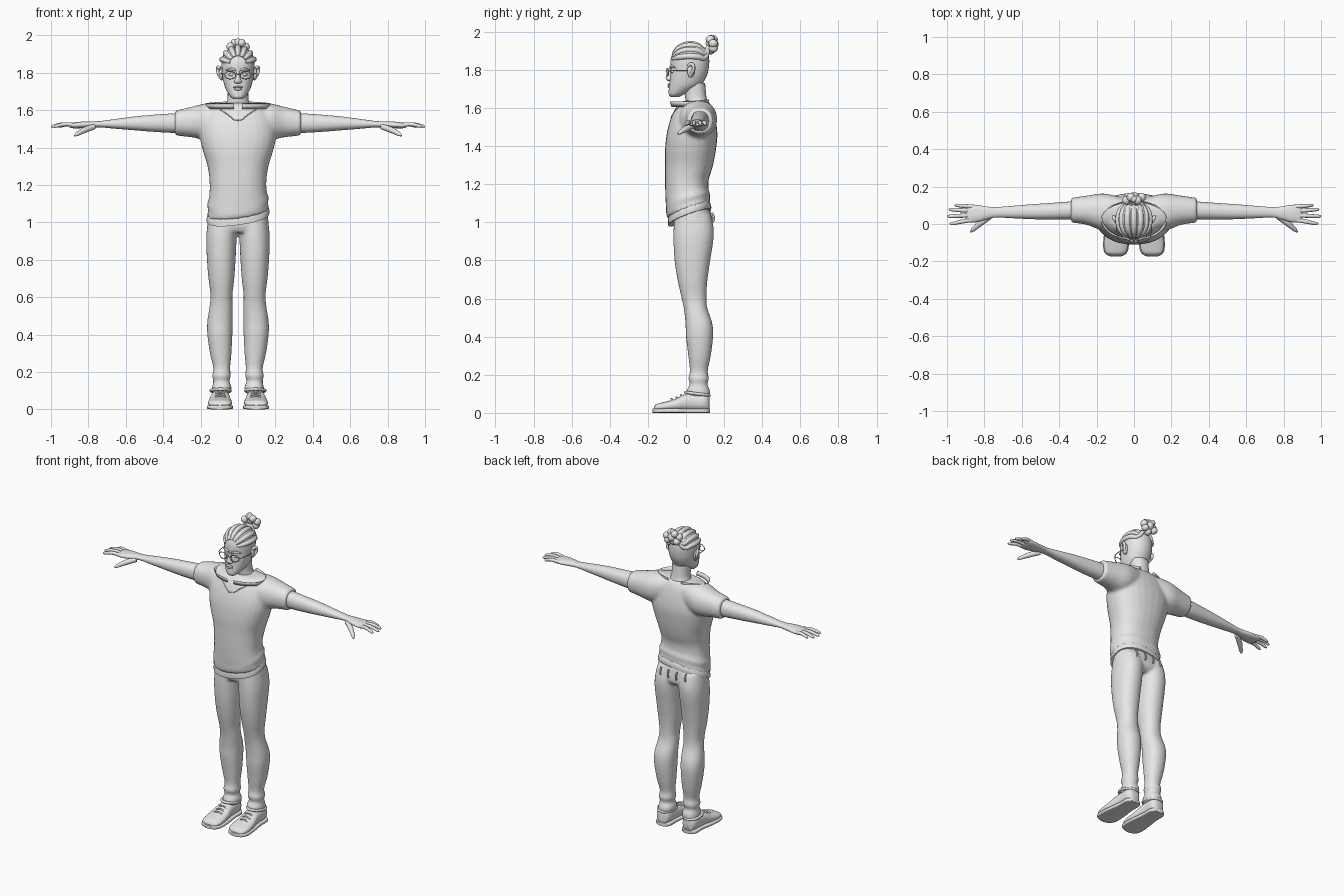
import bpy, bmesh, math
from mathutils import Vector

if "Cube" in bpy.data.objects:
    bpy.data.objects.remove(bpy.data.objects["Cube"])

grey = bpy.data.materials.new("plain_grey")
grey.diffuse_color = (0.8, 0.8, 0.8, 1)
grey.use_nodes = True
grey.node_tree.nodes["Principled BSDF"].inputs["Base Color"].default_value = grey.diffuse_color


def finish(ob, mirror=False, voxel=0, smooth=3):
    ob.data.materials.clear()
    ob.data.materials.append(grey)
    bpy.context.view_layer.objects.active = ob
    for o in bpy.context.selected_objects:
        o.select_set(False)
    ob.select_set(True)
    bpy.ops.object.shade_smooth_by_angle(angle=math.radians(50))
    if mirror:
        ob.modifiers.new("mirror", 'MIRROR').use_mirror_merge = False
    if voxel:
        r = ob.modifiers.new("blend", 'REMESH')
        r.mode, r.voxel_size, r.use_smooth_shade = 'VOXEL', voxel, True
        s = ob.modifiers.new("soften", 'SMOOTH')
        s.factor, s.iterations = 0.5, smooth
    return ob


def spline(a, b, c, d, t):
    return [0.5 * (2*q + (r-p)*t + (2*p-5*q+4*r-s)*t*t + (3*q-p-3*r+s)*t**3)
            for p, q, r, s in zip(a, b, c, d)]


def add_loft(bm, axis, rows, power=2.2, n=28, steps=4):
    """Skin rounded sections; each row is (position, low, high, low, high)."""
    fine = []
    for i in range(len(rows) - 1):
        q = [rows[max(i-1, 0)], rows[i], rows[i+1], rows[min(i+2, len(rows)-1)]]
        fine += [spline(*q, k / steps) for k in range(steps)]
    fine.append(rows[-1])
    rings = []
    for t, a0, a1, b0, b1 in fine:
        ring = []
        for k in range(n):
            c, s = math.cos(math.tau*k/n), math.sin(math.tau*k/n)
            u = (a0+a1)/2 + (a1-a0)/2 * math.copysign(abs(c)**(2/power), c)
            v = (b0+b1)/2 + (b1-b0)/2 * math.copysign(abs(s)**(2/power), s)
            ring.append(bm.verts.new({'x': (t, u, v), 'y': (u, t, v), 'z': (u, v, t)}[axis]))
        rings.append(ring)
    for r, q in zip(rings, rings[1:]):
        for k in range(n):
            bm.faces.new((r[k], r[(k+1) % n], q[(k+1) % n], q[k]))
    bm.faces.new(rings[0])
    bm.faces.new(rings[-1])


def make(name, bm, **kw):
    bmesh.ops.recalc_face_normals(bm, faces=bm.faces)
    me = bpy.data.meshes.new(name)
    bm.to_mesh(me)
    bm.free()
    ob = bpy.data.objects.new(name, me)
    bpy.context.collection.objects.link(ob)
    return finish(ob, **kw)


def loft(name, axis, rows, power=2.2, **kw):
    bm = bmesh.new()
    add_loft(bm, axis, rows, power)
    return make(name, bm, **kw)


def balls(name, items, **kw):
    """Ellipsoids given as (centre, radii)."""
    bm = bmesh.new()
    for c, r in items:
        vs = bmesh.ops.create_uvsphere(bm, u_segments=16, v_segments=10, radius=1)['verts']
        for v in vs:
            v.co = Vector((v.co[i]*r[i] + c[i] for i in range(3)))
    return make(name, bm, **kw)


def tubes(name, paths, radius, closed=False, taper=None, **kw):
    cu = bpy.data.curves.new(name, 'CURVE')
    cu.dimensions, cu.bevel_depth, cu.bevel_resolution = '3D', radius, 3
    cu.use_fill_caps, cu.resolution_u = True, 5
    for pts in paths:
        sp = cu.splines.new('BEZIER')
        sp.bezier_points.add(len(pts) - 1)
        sp.use_cyclic_u = closed
        for i, (b, p) in enumerate(zip(sp.bezier_points, pts)):
            b.co = p
            b.handle_left_type = b.handle_right_type = 'AUTO'
            b.radius = taper[i] if taper else 1
    ob = bpy.data.objects.new(name, cu)
    bpy.context.collection.objects.link(ob)
    bpy.context.view_layer.objects.active = ob
    for o in bpy.context.selected_objects:
        o.select_set(False)
    ob.select_set(True)
    bpy.ops.object.convert(target='MESH')
    return finish(bpy.context.view_layer.objects.active, **kw)


def tilt(bm):
    # hem rides up towards the back and one side
    for v in bm.verts:
        f = max(0, min(1, (1.25 - v.co.z) / 0.17))
        v.co.z += f * (0.13 * v.co.x + 0.35 * v.co.y)


# shirt: torso and sleeves blended together
bm = bmesh.new()
torso = [(1.05, .168, -.095, .13), (1.08, .16, -.104, .125), (1.11, .165, -.105, .127), (1.15, .154, -.108, .118),
         (1.22, .152, -.11, .12), (1.30, .163, -.11, .142), (1.38, .187, -.11, .157),
         (1.46, .205, -.102, .165), (1.53, .2, -.085, .157), (1.59, .175, -.06, .142),
         (1.625, .15, -.035, .125), (1.638, .11, -.01, .11)]
add_loft(bm, 'z', [(z, -x, x, a, b) for z, x, a, b in torso], 2.3)
for s in (1, -1):
    add_loft(bm, 'x', [(s*.06, .0, .14, 1.49, 1.64), (s*.16, -.035, .163, 1.445, 1.638),
                       (s*.25, -.005, .152, 1.455, 1.617), (s*.337, .008, .14, 1.465, 1.597)])
tilt(bm)
shirt = make("shirt", bm, voxel=0.01, smooth=4)

# undershirt band below the shirt hem
bm = bmesh.new()
add_loft(bm, 'z', [(1.018, -.167, .167, -.094, .132), (1.04, -.167, .167, -.094, .132),
                   (1.07, -.158, .158, -.09, .122)], 2.3)
tilt(bm)
make("undershirt_band", bm)

# neckline seam laid on the shirt surface
bpy.context.view_layer.update()
ev = shirt.evaluated_get(bpy.context.evaluated_depsgraph_get())
seam = []
for x, z in ((-.1, 1.605), (-.06, 1.58), (0, 1.545), (.06, 1.58), (.1, 1.605)):
    hit, co, nrm, idx = ev.ray_cast(Vector((x, -1, z)), Vector((0, 1, 0)))
    if hit:
        seam.append(co)
if len(seam) > 1:
    tubes("neckline_seam", [seam], 0.003)

# thin collar strips standing around the neck
bm = bmesh.new()
prev = None
for k in range(25):
    a = math.radians(8 + k * 6.5)
    lift = 0.012 * max(0, -math.cos(a))
    x, y = math.sin(a), math.cos(a)
    pair = [bm.verts.new((r*x, 0.02 - r*.6*y, z + lift)) for r, z in ((.158, 1.607), (.172, 1.634))]
    if prev:
        bm.faces.new((prev[0], pair[0], pair[1], prev[1]))
    prev = pair
collar = make("collar_strip", bm, mirror=True)
collar.modifiers.new("thickness", 'SOLIDIFY').thickness = 0.003

# trousers: two legs and the hips blended together
bm = bmesh.new()
leg = [(.085, .04, .14, .005, .125), (.12, .035, .138, .005, .125), (.15, .046, .132, .02, .112),
       (.18, .038, .138, .012, .12), (.22, .042, .132, .02, .114), (.3, .035, .15, .012, .13),
       (.4, .03, .164, .0, .142), (.47, .028, .164, -.003, .138), (.55, .028, .152, -.012, .112),
       (.61, .03, .147, -.025, .107), (.7, .02, .158, -.045, .113), (.8, .013, .166, -.06, .127),
       (.9, .008, .17, -.066, .143), (.97, .004, .166, -.065, .145), (1.04, .004, .155, -.06, .13)]
add_loft(bm, 'z', leg, 2.2)
add_loft(bm, 'z', [(z, -b, -a, c, d) for z, a, b, c, d in leg], 2.2)
add_loft(bm, 'z', [(.945, -.12, .12, -.05, .11), (.98, -.162, .162, -.065, .138),
                   (1.07, -.155, .155, -.065, .125)], 2.4)
make("trousers", bm, voxel=0.009, smooth=3)

# belt loops at the back of the waistband
loops = [[(x, .143 - 1.2*x*x, 1.0), (x, .149 - 1.2*x*x, 1.02), (x, .139 - 1.2*x*x, 1.05)] for x in (.03, .09)]
tubes("belt_loops", loops, 0.005, mirror=True)

# shoes with soles, collars and laces
loft("shoe_upper", 'y', [(-.168, .07, .125, .01, .03), (-.155, .045, .15, .01, .046),
                         (-.12, .033, .16, .01, .056), (-.06, .035, .157, .01, .072),
                         (-.01, .042, .148, .01, .096), (.04, .045, .142, .01, .105),
                         (.09, .046, .141, .01, .105), (.113, .055, .132, .01, .1),
                         (.122, .07, .118, .012, .085)], 2.4, mirror=True)
bm = bmesh.new()
add_loft(bm, 'y', [(-.175, .075, .12, 0, .022), (-.16, .042, .153, 0, .024), (-.12, .028, .165, 0, .023),
                   (-.05, .03, .16, 0, .023), (.03, .04, .148, 0, .024), (.1, .042, .146, 0, .024),
                   (.127, .065, .122, 0, .024)], 5)
make("shoe_sole", bm, mirror=True)
tubes("shoe_laces", [[(.052, y, z - .017), (.095, y - .006, z + .004), (.138, y, z - .017)]
                     for y, z in ((-.07, .07), (-.045, .079), (-.02, .09))], 0.005, mirror=True)
tubes("shoe_collar", [[(.093 + .052*math.cos(k*math.tau/12), .06 + .062*math.sin(k*math.tau/12),
                        .1 - .008*math.sin(k*math.tau/12)) for k in range(12)]],
      0.008, closed=True, mirror=True)

# arm and palm, fingers and thumb
loft("arm", 'x', [(.25, .025, .122, 1.48, 1.588), (.337, .024, .12, 1.478, 1.583),
                  (.45, .024, .112, 1.484, 1.575), (.55, .026, .105, 1.492, 1.566),
                  (.65, .031, .097, 1.5, 1.553), (.74, .035, .09, 1.508, 1.541),
                  (.79, .024, .094, 1.505, 1.54), (.84, .01, .102, 1.503, 1.538),
                  (.885, .008, .103, 1.503, 1.532), (.9, .015, .098, 1.508, 1.526)], mirror=True)
ends = [((.865, .093), (.96, .1)), ((.875, .071), (.99, .077)),
        ((.875, .046), (1.0, .041)), ((.87, .021), (.985, .002))]
fingers = [[(a, b, 1.52), ((a+c)/2, (b+d)/2, 1.524), (c-.008, d, 1.513), (c, d, 1.511)]
           for (a, b), (c, d) in ends]
tubes("fingers", fingers, 0.011, taper=(1, 1, .75, .3), mirror=True)
tubes("thumb", [[(.77, .04, 1.512), (.82, .005, 1.493), (.86, -.03, 1.472), (.873, -.042, 1.463)]],
      0.014, taper=(1.1, 1.15, .8, .35), mirror=True)

# head and neck
loft("neck", 'z', [(1.58, -.085, .085, -.005, .12), (1.625, -.068, .068, .0, .115),
                   (1.66, -.056, .056, -.005, .107), (1.73, -.055, .055, -.01, .1)])
skull = [(1.658, .022, -.08, -.035), (1.67, .038, -.09, -.01), (1.69, .053, -.091, .03),
         (1.72, .069, -.088, .08), (1.76, .08, -.084, .105), (1.8, .086, -.081, .118),
         (1.85, .088, -.081, .122), (1.89, .08, -.068, .115), (1.92, .058, -.04, .09), (1.933, .02, 0, .05)]
loft("head", 'z', [(z, -x, x, a, b) for z, x, a, b in skull], 2.15)
loft("nose", 'z', [(1.742, -.012, .012, -.096, -.07), (1.75, -.022, .022, -.104, -.07),
                   (1.765, -.015, .015, -.106, -.07), (1.79, -.009, .009, -.094, -.07),
                   (1.81, -.009, .009, -.087, -.07)], 2)
balls("lips", [((0, -.088, 1.723), (.026, .01, .006)), ((0, -.087, 1.712), (.022, .01, .007))])
balls("eyes", [((.034, -.071, 1.79), (.016, .009, .008))], mirror=True)
tubes("eyebrow", [[(.012, -.081, 1.813), (.035, -.079, 1.82), (.064, -.058, 1.812)]], 0.007,
      taper=(.8, 1, .5), mirror=True)
tubes("ear_rim", [[(.083, .02, 1.765), (.096, .028, 1.78), (.108, .04, 1.81), (.106, .03, 1.83),
                   (.094, .012, 1.82)]], 0.009, mirror=True)
balls("ear", [((.091, .026, 1.795), (.011, .02, .034))], mirror=True)

# glasses
rim = [(.042 + .029*math.cos(k*math.tau/12), -.099 + .008*max(0, math.cos(k*math.tau/12)),
        1.787 + .02*math.sin(k*math.tau/12)) for k in range(12)]
tubes("glasses_rim", [rim], 0.0025, closed=True, mirror=True)
tubes("glasses_arm", [[(.071, -.091, 1.792), (.085, -.075, 1.795), (.095, .02, 1.797)]], 0.0025, mirror=True)
tubes("glasses_bridge", [[(-.014, -.1, 1.79), (0, -.105, 1.794), (.014, -.1, 1.79)]], 0.0025)

# swept-back hair: cap, ridged braids and a lumpy bun
balls("hair_cap", [((0, .025, 1.862), (.088, .096, .076))])
braids = []
for i in range(-3, 4):
    phi = math.radians(i * 24)
    path = []
    for deg in (28, 55, 85, 115, 138):
        t = math.radians(deg)
        path.append((.088*math.sin(phi)*math.sin(t), .022 - .1*math.cos(t),
                     1.842 + .093*math.cos(phi)*math.sin(t)))
    braids.append(path + [(.012*math.sin(phi), .118, 1.92)])
tubes("hair_braids", braids, 0.016, taper=(.6, .9, 1, 1, .8, .6))
lumps = [((.042*math.cos(k*math.tau/7 + .2), .135 + .008*(-1)**k, 1.932 + .03*math.sin(k*math.tau/7 + .2)),
          (.022, .024, .022)) for k in range(7)]
balls("hair_bun", lumps + [((0, .145, 1.935), (.026, .026, .026)), ((0, .132, 1.962), (.02, .02, .022))])
